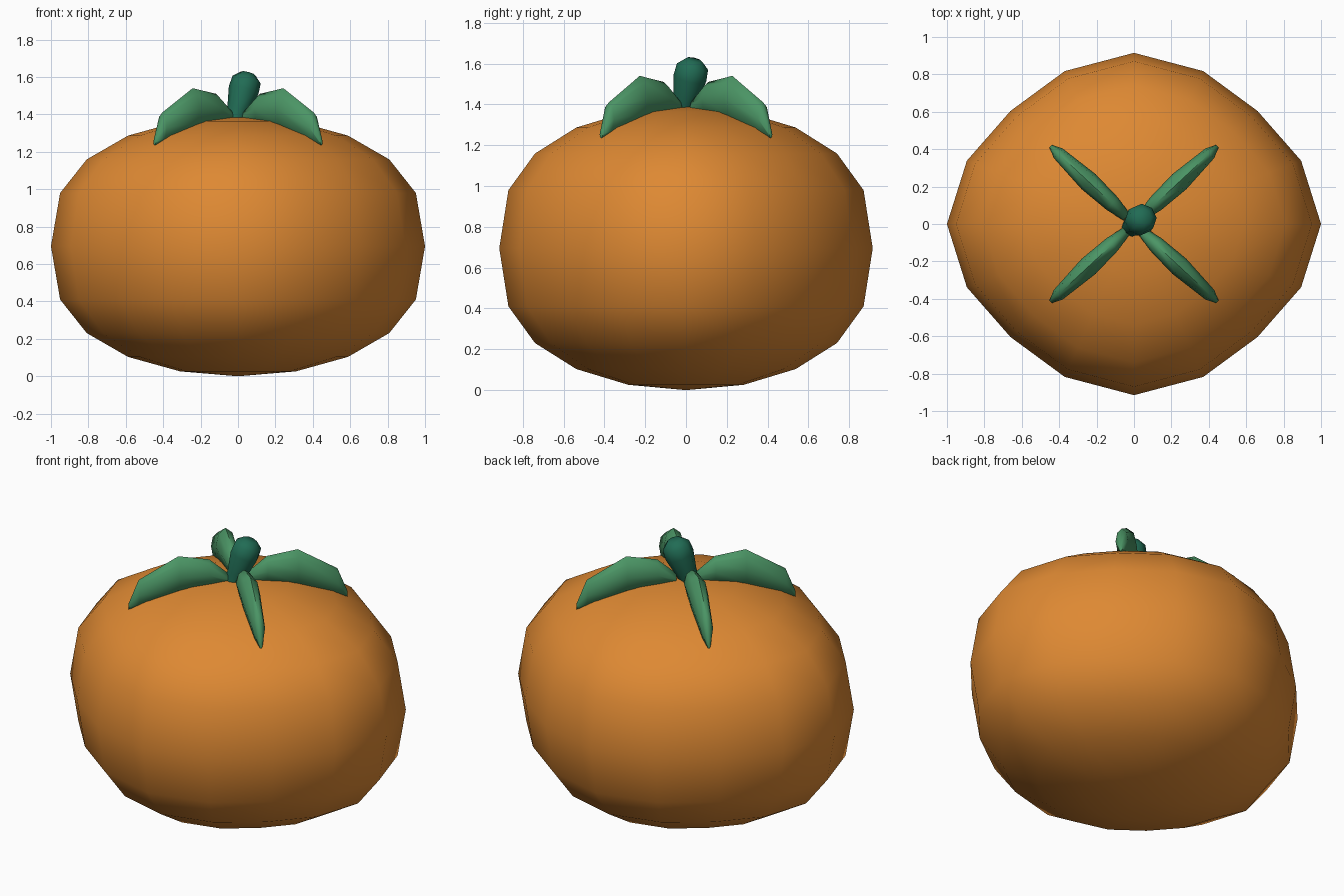
import bpy, bmesh
from math import sin, cos, pi, radians
from mathutils import Vector

cube = bpy.data.objects.get("Cube")
if cube:
    bpy.data.objects.remove(cube, do_unlink=True)


def make_material(name, rgb):
    mat = bpy.data.materials.new(name)
    mat.use_nodes = True
    mat.diffuse_color = (*rgb, 1)
    mat.node_tree.nodes["Principled BSDF"].inputs["Base Color"].default_value = (*rgb, 1)
    return mat


orange = make_material("orange skin", (0.73, 0.25, 0.033))
leaf_green = make_material("leaf green", (0.07, 0.30, 0.13))
stem_green = make_material("dark stem green", (0.015, 0.15, 0.09))


def finish(name, bm, mat, sharp=None):
    bmesh.ops.recalc_face_normals(bm, faces=bm.faces)
    mesh = bpy.data.meshes.new(name)
    bm.to_mesh(mesh)
    bm.free()
    mesh.materials.append(mat)
    obj = bpy.data.objects.new(name, mesh)
    bpy.context.collection.objects.link(obj)
    mesh.shade_smooth()
    if sharp:
        mesh.set_sharp_from_angle(angle=radians(sharp))
    return obj


def loft(name, rings, mat, sharp=None):
    """Skin a list of equal-length point rings and cap both ends."""
    bm = bmesh.new()
    loops = [[bm.verts.new(p) for p in ring] for ring in rings]
    for low, high in zip(loops, loops[1:]):
        for i in range(len(low)):
            j = (i + 1) % len(low)
            bm.faces.new((low[i], low[j], high[j], high[i]))
    bm.faces.new(loops[0])
    bm.faces.new(loops[-1])
    return finish(name, bm, mat, sharp)


def ellipse(centre, u, v, sides=8):
    return [centre + u * cos(2 * pi * i / sides) + v * sin(2 * pi * i / sides)
            for i in range(sides)]


# Fruit body: faceted sphere, squarish in height and faintly four-lobed
bm = bmesh.new()
bmesh.ops.create_uvsphere(bm, u_segments=16, v_segments=10, radius=1)
for vert in bm.verts:
    x, y, z = vert.co
    r2 = x * x + y * y
    lobe = 1.0
    if r2 > 1e-6:
        cos4 = 1 - 8 * x * x * y * y / (r2 * r2)
        lobe = 0.967 + 0.033 * cos4
    height = abs(z) ** 0.76 * (1 if z > 0 else -1)
    vert.co = (x * lobe, y * lobe * 0.915, 0.695 + 0.695 * height)
finish("fruit_body", bm, orange)

# Stem: leaning, widening upwards, with a rounded end
axis = Vector((0.28, 0.22, 1)).normalized()
side = axis.cross(Vector((0, 1, 0))).normalized()
other = axis.cross(side)
base = Vector((-0.02, -0.02, 1.35))
rings = [ellipse(base + axis * d, side * r, other * r)
         for d, r in ((0, 0.05), (0.08, 0.06), (0.19, 0.082),
                      (0.25, 0.078), (0.285, 0.04))]
loft("stem", rings, stem_green, 60)

# Leaves: four tall thin blades arching over the top of the body
# Stations: fraction of length, bottom height, top height, half width
stations = ((0.09, 1.36, 1.42, 0.025), (0.26, 1.35, 1.51, 0.045),
            (0.54, 1.32, 1.54, 0.055), (0.9, 1.25, 1.41, 0.035),
            (0.99, 1.235, 1.27, 0.01))
for depth, sy in (("front", -1), ("back", 1)):
    for hand, sx in (("left", 1), ("right", -1)):
        reach = Vector((0.45 * sx, 0.42 * sy, 0))
        across = Vector((-reach.y, reach.x, 0)).normalized()
        rings = [ellipse(reach * t + Vector((0, 0, (lo + hi) / 2)),
                         across * w, Vector((0, 0, (hi - lo) / 2)))
                 for t, lo, hi, w in stations]
        loft(f"leaf_{depth}_{hand}", rings, leaf_green, 60)
